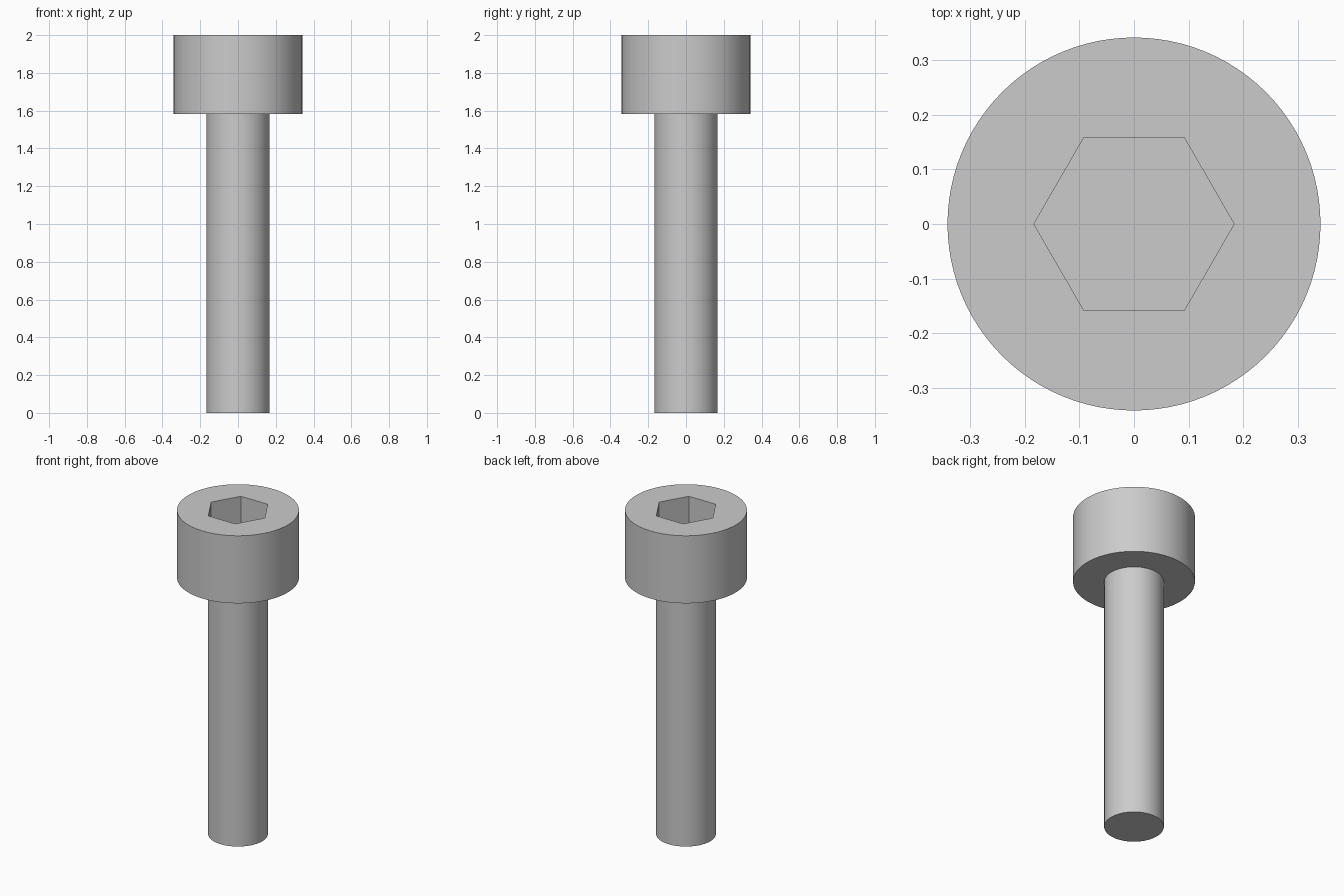
import bpy
import bmesh
from math import radians
from mathutils import Matrix

SIDES = 96
SHAFT_R, HEAD_R, SOCKET_R = 0.167, 0.341, 0.183
HEAD_Z, TOP_Z, SOCKET_DEPTH = 1.583, 2.0, 0.21

if "Cube" in bpy.data.objects:
    bpy.data.objects.remove(bpy.data.objects["Cube"], do_unlink=True)

# Plain grey metal
grey = bpy.data.materials.new("grey_metal")
grey.use_nodes = True
grey.diffuse_color = (0.6, 0.6, 0.6, 1)
grey.node_tree.nodes["Principled BSDF"].inputs["Base Color"].default_value = grey.diffuse_color


def stacked_solid(name, sides, rings):
    """Closed solid lofted through (radius, z) rings around the z axis."""
    bm = bmesh.new()
    loops = []
    for radius, z in rings:
        ring = bmesh.ops.create_circle(bm, segments=sides, radius=radius,
                                       matrix=Matrix.Translation((0, 0, z)))
        loops.append(ring["verts"])
    for low, high in zip(loops, loops[1:]):
        for i in range(sides):
            j = (i + 1) % sides
            bm.faces.new((low[i], low[j], high[j], high[i]))
    bm.faces.new(loops[0])
    bm.faces.new(loops[-1])
    bmesh.ops.recalc_face_normals(bm, faces=bm.faces)
    mesh = bpy.data.meshes.new(name)
    bm.to_mesh(mesh)
    bm.free()
    mesh.materials.append(grey)
    obj = bpy.data.objects.new(name, mesh)
    bpy.context.collection.objects.link(obj)
    return obj


# Shaft and cylindrical head as one solid
screw = stacked_solid("socket_head_screw", SIDES, [
    (SHAFT_R, 0), (SHAFT_R, HEAD_Z), (HEAD_R, HEAD_Z), (HEAD_R, TOP_Z)])

# Hexagonal socket, with corners pointing along x
cutter = stacked_solid("hex_socket_cutter", 6, [
    (SOCKET_R, TOP_Z - SOCKET_DEPTH), (SOCKET_R, TOP_Z + 0.1)])
cutter.data.transform(Matrix.Rotation(radians(30 if abs(cutter.data.vertices[0].co.x) < 0.01 else 0), 4, "Z"))
cutter.hide_render = True

socket = screw.modifiers.new("hex_socket", "BOOLEAN")
socket.operation = "DIFFERENCE"
socket.solver = "EXACT"
socket.object = cutter

bpy.ops.object.select_all(action="DESELECT")
screw.select_set(True)
bpy.context.view_layer.objects.active = screw
bpy.ops.object.modifier_apply(modifier=socket.name)
bpy.data.objects.remove(cutter, do_unlink=True)

# Smooth round walls, crisp rims
bpy.ops.object.shade_smooth_by_angle(angle=radians(30))
